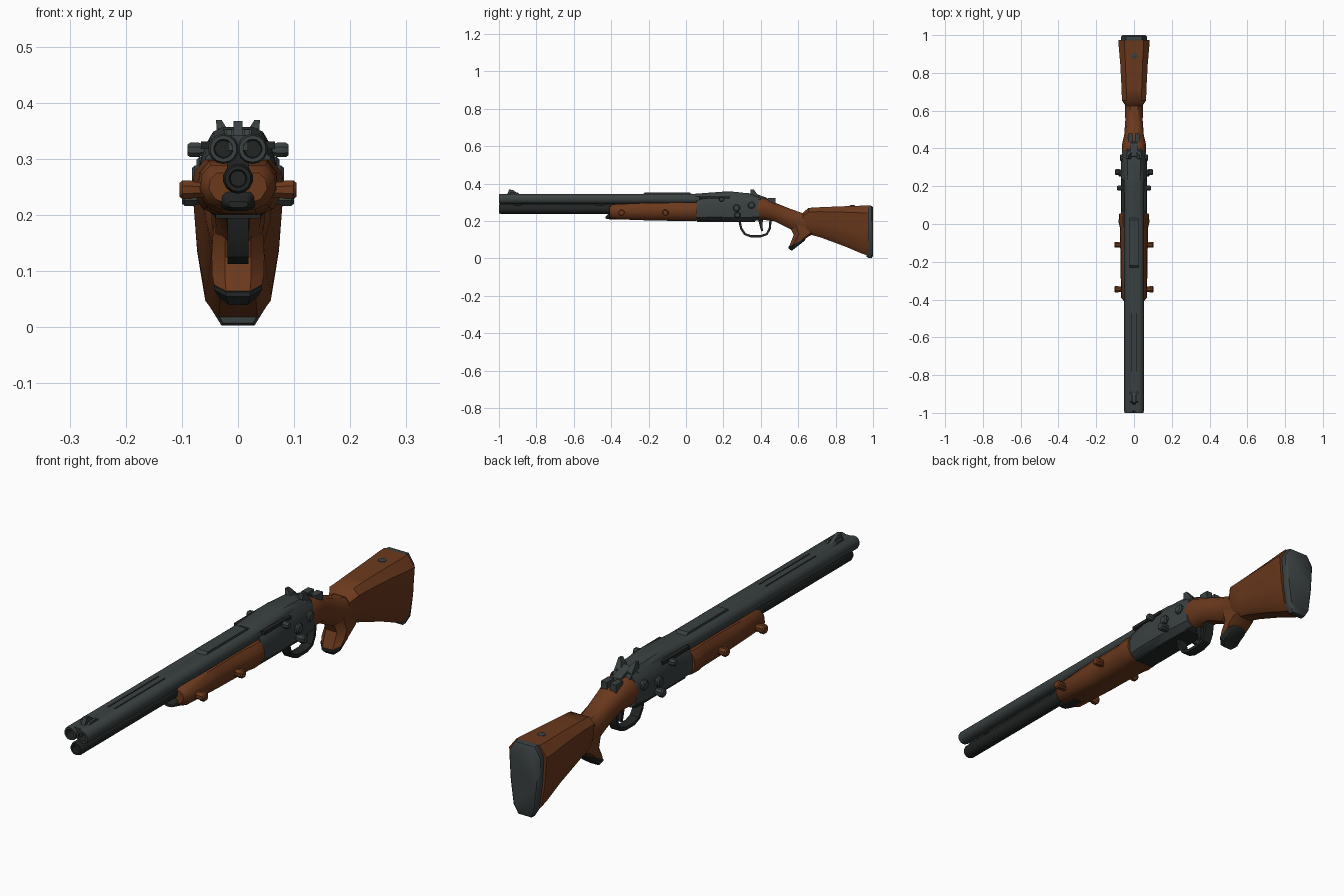
import bpy, bmesh, math
from mathutils import Vector

if "Cube" in bpy.data.objects:
    bpy.data.objects.remove(bpy.data.objects["Cube"])


def material(name, rgb):
    m = bpy.data.materials.new(name)
    m.diffuse_color = (*rgb, 1)
    m.use_nodes = True
    m.node_tree.nodes["Principled BSDF"].inputs["Base Color"].default_value = m.diffuse_color
    return m


STEEL = material("gunmetal", (0.042, 0.052, 0.052))
DARK = material("dark steel", (0.016, 0.018, 0.018))
WOOD = material("walnut", (0.147, 0.041, 0.012))


def finish(name, bm, mats, angle=35):
    bmesh.ops.recalc_face_normals(bm, faces=bm.faces)
    me = bpy.data.meshes.new(name)
    bm.to_mesh(me)
    bm.free()
    ob = bpy.data.objects.new(name, me)
    bpy.context.collection.objects.link(ob)
    for m in mats:
        me.materials.append(m)
    bpy.ops.object.select_all(action='DESELECT')
    ob.select_set(True)
    bpy.context.view_layer.objects.active = ob
    bpy.ops.object.shade_smooth_by_angle(angle=math.radians(angle))
    return ob


def skin(name, rings, mats, angle=35, bore_from=None):
    """Bridge rings of points and cap the ends; later rings may take the second material."""
    bm = bmesh.new()
    vs = [[bm.verts.new(p) for p in r] for r in rings]
    n = len(vs[0])
    for k, (a, b) in enumerate(zip(vs, vs[1:])):
        for i in range(n):
            f = bm.faces.new((a[i], a[(i + 1) % n], b[(i + 1) % n], b[i]))
            f.material_index = int(bore_from is not None and k >= bore_from)
    bm.faces.new(vs[0])
    bm.faces.new(vs[-1]).material_index = int(bore_from is not None)
    return finish(name, bm, mats, angle)


def loft(name, mat, stations, half, angle=40):
    """Stations are (y, z bottom, z top, half width); half is a right-side outline."""
    outline = half + [(-u, v) for u, v in reversed(half)]
    return skin(name, [[(u * w, y, zb + v * (zt - zb)) for u, v in outline]
                       for y, zb, zt, w in stations], [mat], angle)


def lathe(name, mats, centre, axis, profile, sides=14, bore_from=None):
    """Profile is (radius, distance along axis)."""
    q = Vector((0, 0, 1)).rotation_difference(Vector(axis))
    c = Vector(centre)
    rings = [[c + q @ Vector((r * math.cos(2 * math.pi * (i + .5) / sides),
                              r * math.sin(2 * math.pi * (i + .5) / sides), d))
              for i in range(sides)] for r, d in profile]
    return skin(name, rings, mats, bore_from=bore_from)


def plate(name, mat, profile, x0, x1):
    """Side outline of (y, z) points extruded across x."""
    return skin(name, [[(x, y, z) for y, z in profile] for x in (x0, x1)], [mat])


def box(name, mat, x, y, z):
    return plate(name, mat, [(y[0], z[0]), (y[1], z[0]), (y[1], z[1]), (y[0], z[1])], *x)


# Barrels with hollow muzzles
for side, x in (("left", -.026), ("right", .026)):
    lathe(side + "_barrel", [STEEL, DARK], (x, -1, .318), (0, 1, 0),
          [(.027, 1.25), (.027, .01), (.024, 0), (.017, 0), (.015, .05)], bore_from=3)
lathe("lower_tube", [DARK], (0, -1, .265), (0, 1, 0),
      [(.027, .7), (.027, .01), (.023, 0), (.016, 0), (.014, .015)])

# Top rib, sights and barrel bands
box("barrel_rib", STEEL, (-.018, .018), (-.99, .25), (.315, .343))
for x in (-.014, .014):
    box("rib_groove", DARK, (x - .003, x + .003), (-.78, -.47), (.338, .3445))
plate("rib_ramp", STEEL, [(-.24, .335), (-.22, .353), (.02, .353), (.04, .335)], -.024, .024)
plate("front_sight", STEEL, [(-.96, .335), (-.945, .368), (-.925, .366), (-.89, .34)], -.008, .008)
for x in (-.016, .016):
    plate("sight_wing", STEEL, [(-.95, .335), (-.94, .352), (-.9, .352), (-.88, .335)], x - .005, x + .005)
for y in (-.9, -.46):
    box("barrel_band", DARK, (-.02, .02), (y - .02, y + .02), (.27, .312))

# Wooden fore-end
FORE = [(.45, 0), (.78, .12), (1, .45), (.95, .78), (.72, 1)]
loft("fore_end", WOOD, [(-.41, .222, .275, .052), (-.39, .210, .289, .068),
                        (-.2, .203, .297, .072), (-.02, .200, .298, .074),
                        (.01, .200, .299, .082), (.055, .200, .299, .078)], FORE)
loft("fore_end_latch", DARK, [(-.43, .213, .224, .018), (-.40, .207, .25, .035),
                              (-.34, .207, .25, .035)], FORE)

# Steel receiver
RECEIVER = [(.6, 0), (.95, .14), (1, .55), (.85, .82), (.5, 1)]
loft("receiver", STEEL, [(.055, .202, .325, .068), (.13, .200, .346, .070),
                         (.24, .198, .354, .070), (.33, .198, .350, .068),
                         (.39, .203, .335, .060)], RECEIVER)
loft("receiver_top", STEEL, [(.04, .31, .345, .05), (.2, .31, .357, .052),
                             (.25, .31, .357, .052), (.36, .31, .345, .045)], RECEIVER)
box("underside_plate", DARK, (-.040, .040), (.06, .37), (.194, .203))
for s in (-1, 1):
    box("breech_slot", DARK, (s * .050, s * .066), (.07, .235), (.318, .331))

# Side knobs and pins, mirrored left and right
PINS = [("fore_end_pin", WOOD, -.345, .245, .018, .104), ("fore_end_pin", WOOD, -.11, .245, .017, .104),
        ("receiver_knob", STEEL, .19, .316, .014, .090), ("receiver_knob", STEEL, .275, .232, .017, .100),
        ("receiver_knob", STEEL, .27, .270, .020, .082), ("hinge_pin", STEEL, .35, .285, .020, .074)]
for name, mat, y, z, r, reach in PINS:
    for s in (-1, 1):
        lathe(name, [mat], (0, y, z), (s, 0, 0),
              [(r * .85, .03), (r * .85, reach - .026), (r, reach - .02),
               (r, reach - .005), (r * .75, reach)], 8)

# Hammers splayed outward, and top lever
for s in (-1, 1):
    skin("hammer", [[(s * (x - w), y - d, z), (s * (x + w), y - d, z),
                     (s * (x + w), y + d, z), (s * (x - w), y + d, z)]
                    for x, y, z, w, d in ((.024, .37, .31, .014, .036), (.026, .362, .345, .012, .018),
                                          (.034, .354, .369, .005, .008))], [STEEL])
    box("lever_pad", STEEL, (s * .006, s * .032), (.435, .478), (.285, .324))
plate("rear_tang", STEEL, [(.34, .3), (.36, .35), (.43, .325), (.45, .29)], -.018, .018)

# Wooden wrist, pistol grip and shoulder stock
WRIST = [(.4, 0), (.85, .2), (1, .55), (.85, .85), (.45, 1)]
loft("wrist", WOOD, [(.37, .203, .322, .062), (.42, .205, .322, .064), (.47, .200, .300, .052),
                     (.55, .160, .268, .046), (.62, .125, .243, .048), (.70, .13, .255, .05)], WRIST)
GRIP = [(.5, 0), (1, .25), (1, .75), (.5, 1)]


def grip(name, mat, levels):
    """Levels are (y front, z front, y back, z back, half width)."""
    outline = GRIP + [(-u, v) for u, v in reversed(GRIP)]
    return skin(name, [[(u * w, a + v * (c - a), b + v * (d - b)) for u, v in outline]
                       for a, b, c, d, w in levels], [mat])


grip("pistol_grip", WOOD, [(.550, .061, .638, .104, .042), (.560, .085, .650, .114, .046),
                           (.576, .125, .69, .135, .047), (.55, .18, .70, .18, .044)])
# Dark cap on the slanted end of the grip
grip("grip_cap", DARK, [(.564, .040, .634, .094, .034), (.548, .055, .639, .104, .043),
                        (.549, .063, .637, .108, .043)])
STOCK = [(.42, 0), (.72, .12), (.9, .45), (1, .85), (.62, 1)]
loft("shoulder_stock", WOOD, [(.625, .125, .245, .044), (.655, .130, .270, .064), (.72, .112, .274, .066),
                              (.85, .064, .279, .073), (.94, .026, .282, .081),
                              (.975, .015, .283, .081)], STOCK)
loft("butt_plate", STEEL, [(.966, .008, .281, .064), (.975, .003, .284, .070), (.993, .003, .281, .068),
                           (1, .012, .272, .060)], STOCK)
lathe("stock_screw", [STEEL], (0, .89, .27), (0, 0, 1), [(.016, 0), (.016, .012), (.010, .015)], 8)

# Trigger guard loop and trigger
path = [(.285, .205), (.295, .160), (.315, .130), (.345, .119), (.40, .119),
        (.432, .130), (.448, .160), (.452, .205)]
rings = []
for i, (y, z) in enumerate(path):
    a, b = path[max(i - 1, 0)], path[min(i + 1, len(path) - 1)]
    t = Vector((0, b[0] - a[0], b[1] - a[1])).normalized()
    nrm = Vector((0, -t.z, t.y)) * .006
    c = Vector((0, y, z))
    rings.append([c + nrm + Vector((.019, 0, 0)), c + nrm - Vector((.019, 0, 0)),
                  c - nrm - Vector((.019, 0, 0)), c - nrm + Vector((.019, 0, 0))])
skin("trigger_guard", rings, [DARK])
plate("trigger", DARK, [(.385, .21), (.395, .17), (.402, .145), (.412, .148), (.408, .175), (.412, .21)],
      -.008, .008)
